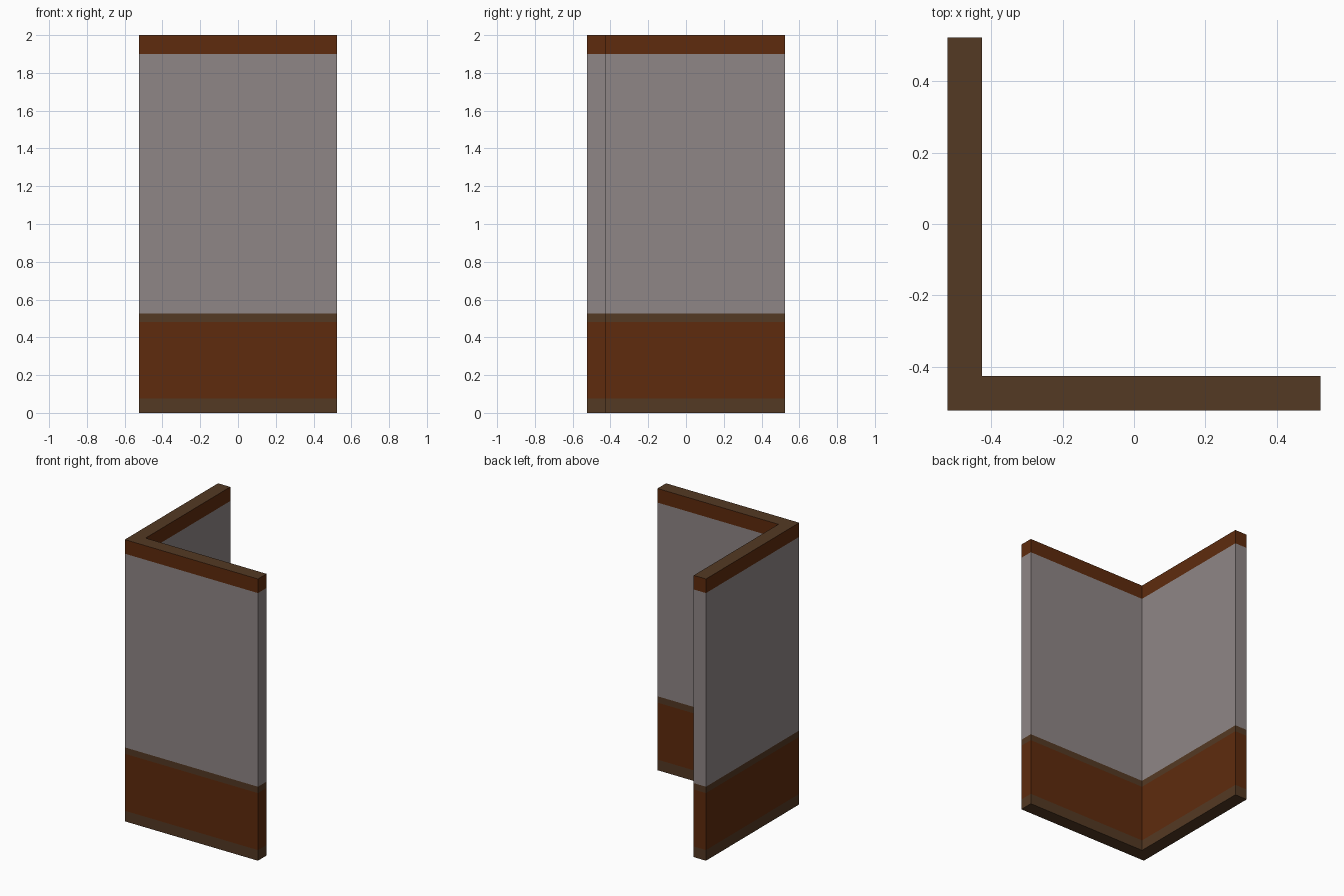
import bpy, bmesh

if "Cube" in bpy.data.objects:
    bpy.data.objects.remove(bpy.data.objects["Cube"])

def material(name, rgb):
    m = bpy.data.materials.new(name)
    m.diffuse_color = (*rgb, 1)
    m.use_nodes = True
    m.node_tree.nodes["Principled BSDF"].inputs["Base Color"].default_value = m.diffuse_color
    return m

rust = material("rust_brown", (0.112, 0.024, 0.004))
plaster = material("grey_plaster", (0.275, 0.240, 0.240))
timber = material("dark_timber", (0.088, 0.041, 0.017))

OUT, INN = 0.523, 0.427
LEVELS = [0, 0.075, 0.48, 0.525, 1.9, 2.0]
BANDS = [2, 0, 2, 1, 0]   # material of each height band, bottom to top

# L-shaped corner wall, lofted through the band heights
outline = [(-OUT, -OUT), (OUT, -OUT), (OUT, -INN), (-INN, -INN), (-INN, OUT), (-OUT, OUT)]
bm = bmesh.new()
rings = [[bm.verts.new((x, y, z)) for x, y in outline] for z in LEVELS]
n = len(outline)
for low, high, mat in zip(rings, rings[1:], BANDS):
    for i in range(n):
        j = (i + 1) % n
        bm.faces.new((low[i], low[j], high[j], high[i])).material_index = mat

# Timber caps on bottom and top, mitred at the corner
for ring, flip in ((rings[0], True), (rings[-1], False)):
    for ids in ((0, 1, 2, 3), (0, 3, 4, 5)):
        vs = [ring[i] for i in ids]
        bm.faces.new(vs[::-1] if flip else vs).material_index = 2

mesh = bpy.data.meshes.new("corner_wall")
bm.normal_update()
bm.to_mesh(mesh)
bm.free()
for m in (rust, plaster, timber):
    mesh.materials.append(m)
bpy.context.collection.objects.link(bpy.data.objects.new("corner_wall", mesh))
